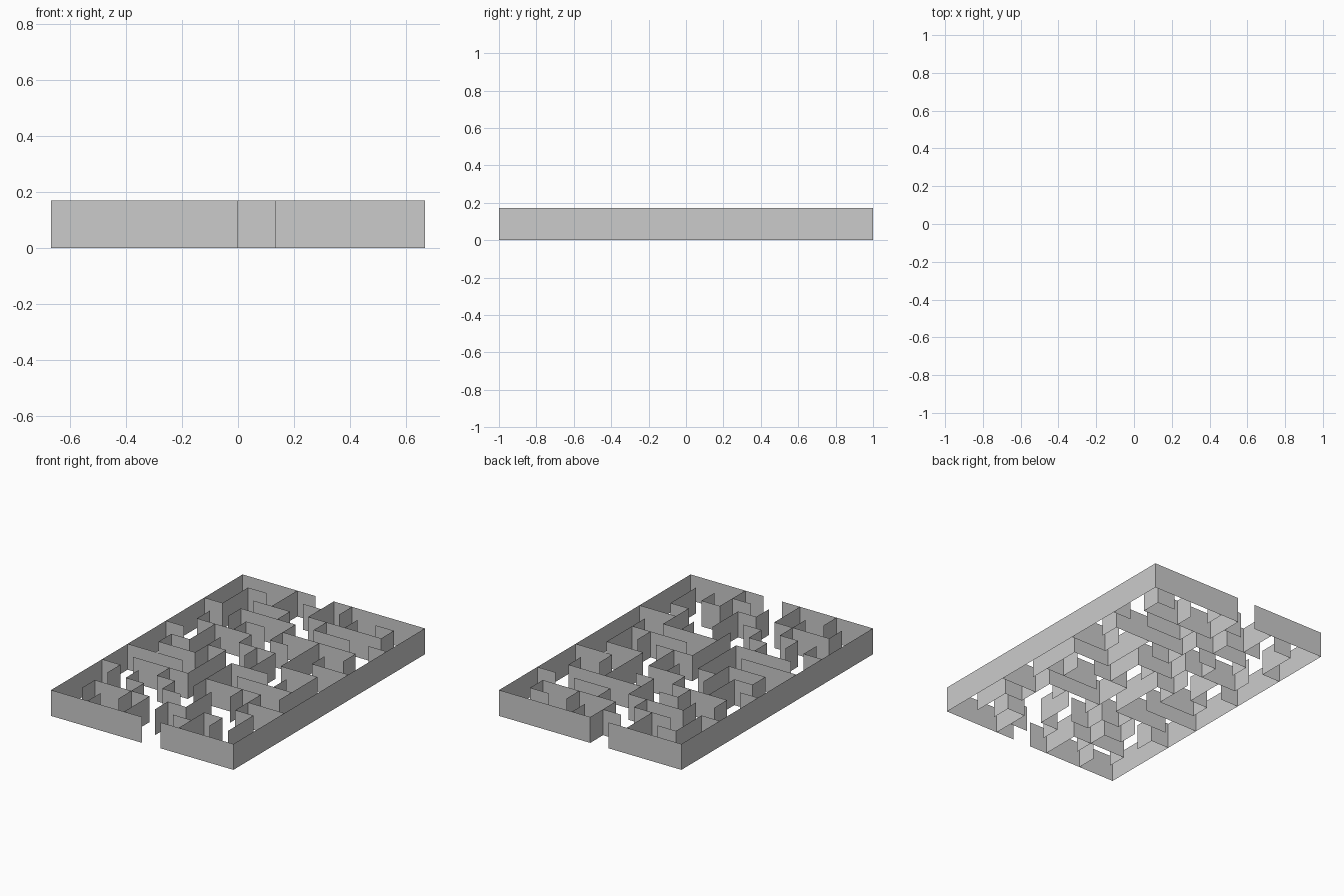
import bpy, bmesh

if "Cube" in bpy.data.objects:
    bpy.data.objects.remove(bpy.data.objects["Cube"])

CELL = 2 / 15      # maze is 10 x 15 square cells
HEIGHT = 0.171

# Wall runs "start-end" in cells; rows count from the back, columns from the left
ROWS = {
    1: "1-2 4-5 8-9", 2: "2-4 5-9", 3: "0-1 2-5 6-8 9-10", 4: "3-4 5-9",
    5: "1-4 5-6", 6: "0-1 4-6 8-10", 7: "1-2 3-4 7-9", 8: "1-3 5-7",
    9: "0-3 6-9", 10: "1-4 5-8", 11: "0-1 3-4 8-10", 12: "2-3 4-5 8-9",
    13: "1-4 5-6 7-8", 14: "6-7",
}
COLUMNS = {
    1: "1-3 4-5 7-8 11-12 13-14", 2: "3-4 5-7 11-12 14-15",
    3: "0-2 4-5 6-8 10-11 12-14", 4: "2-3 5-6 7-10 11-12 13-15",
    5: "0-2 3-5 6-7 8-11 13-14", 6: "0-1 2-3 6-8 11-13",
    7: "1-2 4-7 10-11 13-15", 8: "5-6 8-9 10-12 13-14",
    9: "1-2 4-5 7-10 12-14",
}


def point(col, row):
    return (col - 5) * CELL, 1 - row * CELL


def build_walls(name, rows, columns):
    """One upright sheet for each wall run."""
    bm = bmesh.new()

    def sheet(a, b):
        bm.faces.new([bm.verts.new((*p, z)) for p, z in
                      ((a, 0), (b, 0), (b, HEIGHT), (a, HEIGHT))])

    for row, runs in rows.items():
        for run in runs.split():
            s, e = map(int, run.split("-"))
            sheet(point(s, row), point(e, row))
    for col, runs in columns.items():
        for run in runs.split():
            s, e = map(int, run.split("-"))
            sheet(point(col, s), point(col, e))
    bmesh.ops.remove_doubles(bm, verts=bm.verts, dist=1e-4)
    mesh = bpy.data.meshes.new(name)
    bm.to_mesh(mesh)
    bm.free()
    obj = bpy.data.objects.new(name, mesh)
    bpy.context.collection.objects.link(obj)
    return obj


# Outer border with one opening at the back and one at the front
build_walls("outer_wall", {0: "0-4 5-10", 15: "0-5 6-10"}, {0: "0-15", 10: "0-15"})
# Inner partitions
build_walls("cross_walls", ROWS, {})
build_walls("lengthwise_walls", {}, COLUMNS)
